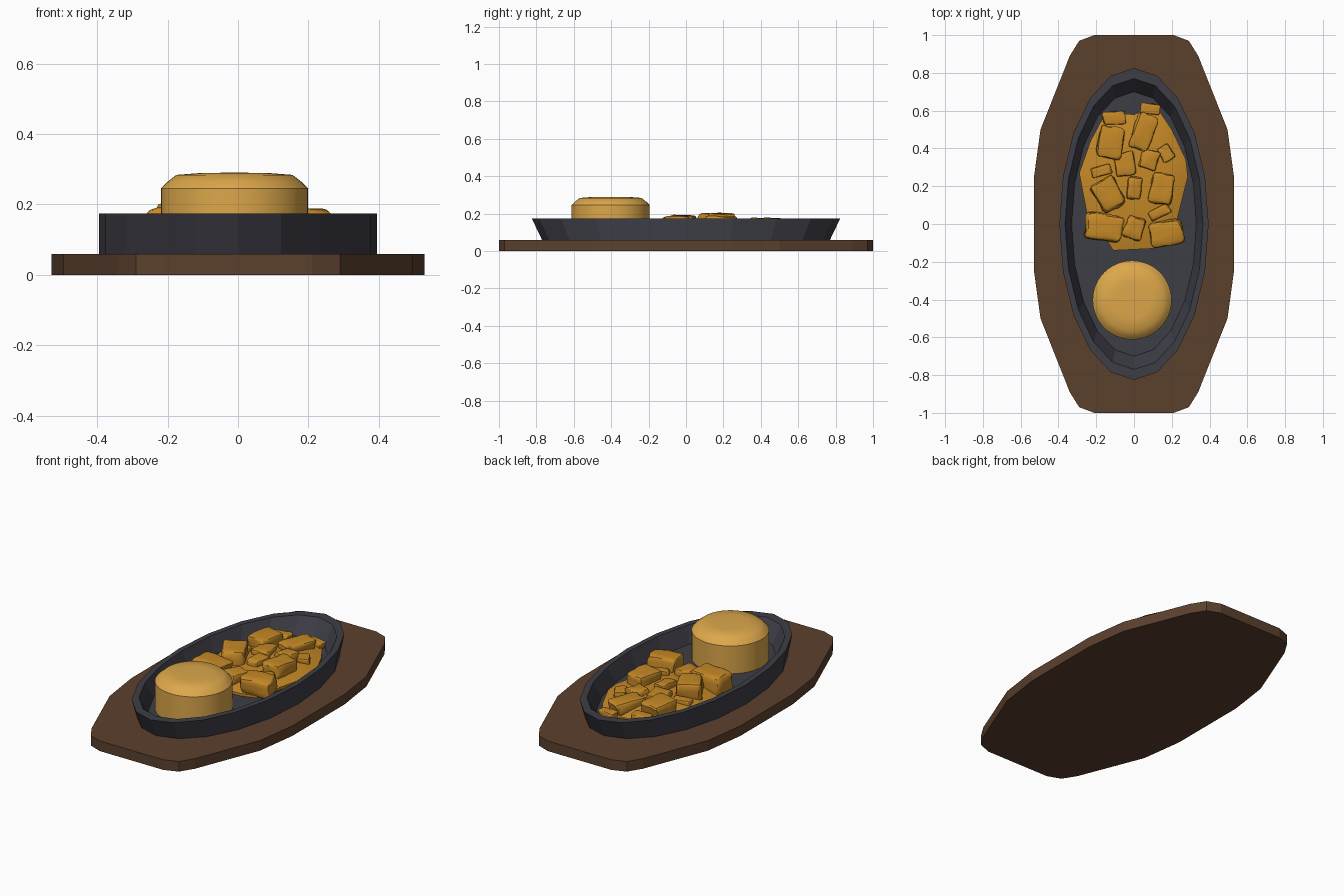
import bpy, bmesh, math, random
from mathutils import Vector, Matrix, noise

if "Cube" in bpy.data.objects:
    bpy.data.objects.remove(bpy.data.objects["Cube"])

random.seed(4)


def mat(name, rgb):
    m = bpy.data.materials.new(name)
    m.diffuse_color = (*rgb, 1)
    m.use_nodes = True
    m.node_tree.nodes["Principled BSDF"].inputs["Base Color"].default_value = m.diffuse_color
    return m


WOOD = mat("brown wood", (0.105, 0.052, 0.027))
IRON = mat("dark iron", (0.047, 0.047, 0.062))
BUN = mat("golden bun", (0.72, 0.39, 0.07))
FOOD = mat("amber food", (0.56, 0.25, 0.02))


def make(name, bm, material, smooth=None):
    bmesh.ops.recalc_face_normals(bm, faces=bm.faces)
    me = bpy.data.meshes.new(name)
    bm.to_mesh(me)
    bm.free()
    ob = bpy.data.objects.new(name, me)
    bpy.context.collection.objects.link(ob)
    me.materials.append(material)
    if smooth is not None:
        bpy.ops.object.select_all(action='DESELECT')
        ob.select_set(True)
        bpy.context.view_layer.objects.active = ob
        bpy.ops.object.shade_smooth_by_angle(angle=math.radians(smooth))
    return ob


def loft(rings):
    """Skin stacked rings of points and cap both ends."""
    bm = bmesh.new()
    vs = [[bm.verts.new(p) for p in r] for r in rings]
    n = len(rings[0])
    for a, b in zip(vs, vs[1:]):
        for i in range(n):
            j = (i + 1) % n
            bm.faces.new((a[i], a[j], b[j], b[i]))
    bm.faces.new(vs[0][::-1])
    bm.faces.new(vs[-1])
    return bm


def oval(rx, ry, z, n, cx=0, cy=0):
    return [(cx + rx * math.sin(2 * math.pi * i / n),
             cy + ry * math.cos(2 * math.pi * i / n), z) for i in range(n)]


# wooden board: one quarter of the outline, mirrored
q = [(0.53, 0.245), (0.495, 0.5), (0.34, 0.89), (0.29, 0.97), (0.21, 1.0)]
half = q + [(-x, y) for x, y in q[::-1]]
outline = half + [(-x, -y) for x, y in half]
make("wooden_board", loft([[(x, y, z) for x, y in outline] for z in (0, 0.06)]), WOOD)

# iron dish: outer wall, flat rim, inner wall, floor
make("iron_dish", loft([oval(0.395, 0.77, 0.06, 20), oval(0.395, 0.825, 0.175, 20),
                        oval(0.365, 0.77, 0.175, 20), oval(0.33, 0.70, 0.08, 20)]), IRON)

# bun: straight wall with a domed, flattened top
prof = [(0.209, 0.075), (0.209, 0.245), (0.193, 0.262), (0.165, 0.284), (0.10, 0.289), (0.04, 0.29)]
make("bun", loft([oval(r, r, z, 48, -0.01, -0.403) for r, z in prof]), BUN, 40)

# low mound of sauce under the chunks
edge = [(0, 0.58), (0.12, 0.62), (0.2, 0.5), (0.275, 0.34), (0.285, 0.25), (0.235, 0.05),
        (0.2, -0.1), (0.1, -0.13), (-0.11, -0.14), (-0.16, -0.06), (-0.25, 0.06),
        (-0.29, 0.27), (-0.23, 0.44), (-0.15, 0.59)]
make("sauce_mound", loft([[(x * s, 0.23 + (y - 0.23) * s, z) for x, y in edge]
                          for s, z in ((1, 0.075), (1, 0.095), (0.8, 0.115), (0.4, 0.13))]), FOOD, 40)

# chunks: x, y, width, length, turn in degrees, top height
chunks = [(-0.11, 0.56, .12, .07, 5, .14), (-0.125, 0.43, .13, .17, -10, .18),
          (0.05, 0.49, .11, .19, -20, .165), (0.085, 0.61, .10, .055, -8, .13),
          (-0.05, 0.315, .11, .13, 10, .165), (0.08, 0.34, .10, .10, -15, .16),
          (0.17, 0.375, .065, .08, 30, .145), (-0.175, 0.28, .11, .05, 15, .145),
          (-0.135, 0.155, .14, .16, 30, .205), (0, 0.19, .075, .12, -5, .165),
          (0.145, 0.185, .12, .16, -10, .19), (0.135, 0.06, .115, .055, 25, .155),
          (-0.16, -0.015, .19, .14, -8, .195), (0, -0.02, .10, .12, -18, .165),
          (0.175, -0.045, .18, .14, 10, .19)]
for k, (x, y, w, l, turn, top) in enumerate(chunks):
    bm = bmesh.new()
    bmesh.ops.create_cube(bm, size=1)
    for v in bm.verts:  # uneven corners
        v.co.x *= random.uniform(0.86, 1.1)
        v.co.y *= random.uniform(0.86, 1.1)
        v.co.z *= random.uniform(0.85, 1.05)
    bmesh.ops.bevel(bm, geom=bm.edges[:], offset=0.13, segments=2, affect='EDGES', profile=0.5)
    bmesh.ops.subdivide_edges(bm, edges=bm.edges[:], cuts=2, use_grid_fill=True)
    for v in bm.verts:  # lumpy surface
        v.co += 0.07 * noise.noise_vector(v.co * 2.6 + Vector((k * 7.3, 0, 0)))
    h = top - 0.085
    hi = max(v.co.z for v in bm.verts)
    bm.transform(Matrix.Translation((x, y, top - hi * h)) @
                 Matrix.Rotation(math.radians(turn), 4, 'Z') @ Matrix.Diagonal((w, l, h, 1)))
    make(f"food_chunk_{k + 1}", bm, FOOD, 40)
